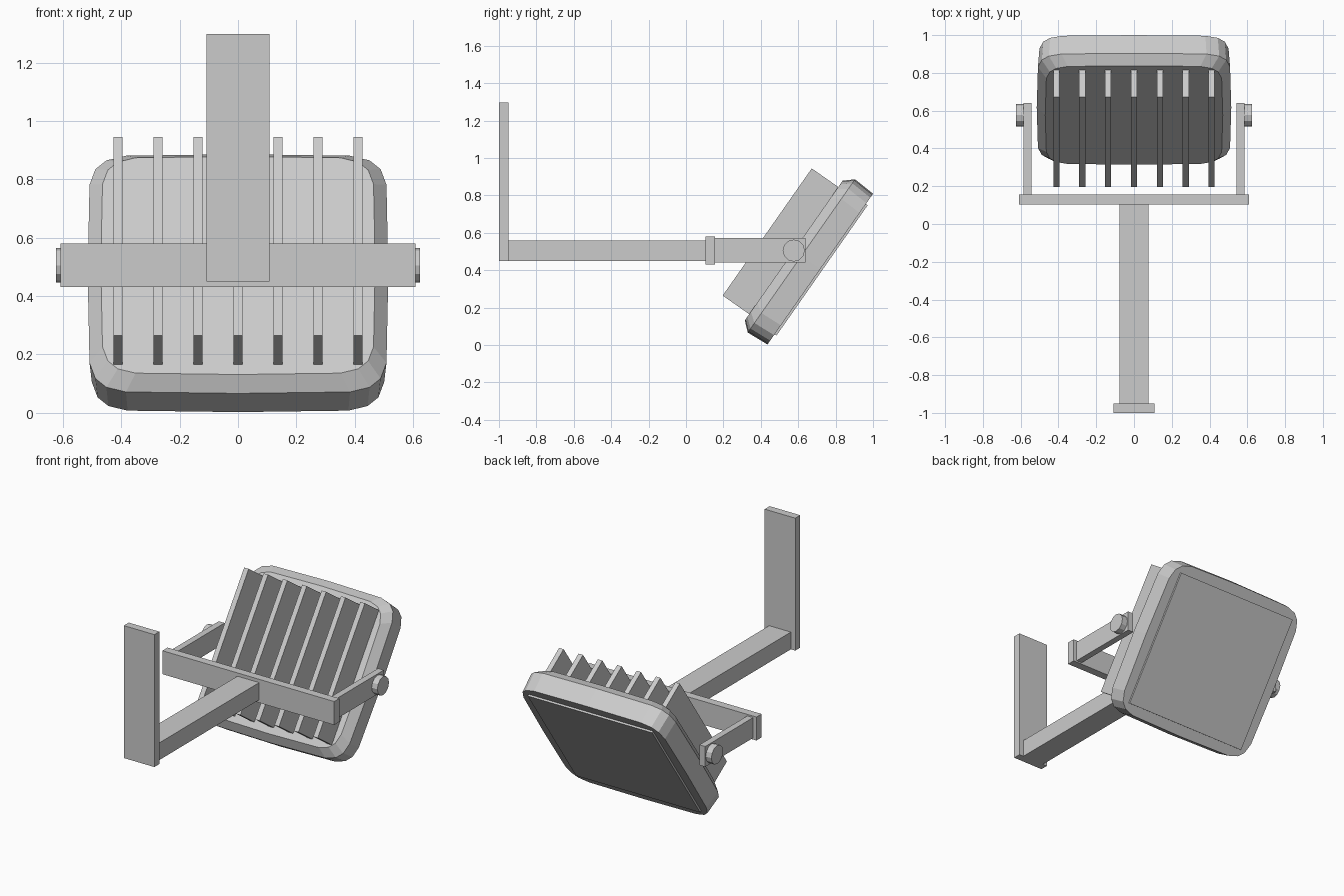
import bpy, bmesh, math
from mathutils import Matrix, Vector

if "Cube" in bpy.data.objects:
    bpy.data.objects.remove(bpy.data.objects["Cube"])

grey = bpy.data.materials.new("light_grey_metal")
grey.diffuse_color = (0.6, 0.6, 0.6, 1)
grey.use_nodes = True
grey.node_tree.nodes["Principled BSDF"].inputs["Base Color"].default_value = grey.diffuse_color

PIVOT = Vector((0, 0.576, 0.505))
TILT = Matrix.Translation(PIVOT) @ Matrix.Rotation(math.radians(-35), 4, 'X')


def finish(name, bm, matrix=None):
    bmesh.ops.recalc_face_normals(bm, faces=bm.faces)
    mesh = bpy.data.meshes.new(name)
    bm.to_mesh(mesh)
    bm.free()
    mesh.materials.append(grey)
    ob = bpy.data.objects.new(name, mesh)
    bpy.context.collection.objects.link(ob)
    if matrix:
        ob.matrix_world = matrix
    return ob


def box(name, x, y, z, matrix=None):
    """Box from (min, max) ranges on each axis."""
    bm = bmesh.new()
    bmesh.ops.create_cube(bm, size=1)
    for v in bm.verts:
        v.co = [(r[0] + r[1]) / 2 + c * (r[1] - r[0]) for r, c in zip((x, y, z), v.co)]
    return finish(name, bm, matrix)


# Wall bracket
box("wall_plate", (-0.108, 0.108), (-1.0, -0.95), (0.45, 1.297))
box("support_arm", (-0.077, 0.077), (-0.95, 0.104), (0.45, 0.56))
box("yoke_crossbar", (-0.608, 0.608), (0.104, 0.156), (0.431, 0.581))

# Yoke sides and pivot bolts
for side, s in (("left", -1), ("right", 1)):
    box("yoke_side_" + side, sorted((s * 0.543, s * 0.584)), (0.156, 0.64), (0.441, 0.571))
    bm = bmesh.new()
    bmesh.ops.create_cone(bm, cap_ends=True, segments=12, radius1=0.059, radius2=0.059, depth=0.04)
    finish("pivot_bolt_" + side, bm,
           Matrix.Translation(PIVOT + Vector((s * 0.604, 0, 0))) @ Matrix.Rotation(math.pi / 2, 4, 'Y'))


# Lamp housing: squarish superellipse rings from back to front
def ring(bm, hx, hz, y, n=20):
    verts = []
    for i in range(n):
        c, s = math.cos(2 * math.pi * i / n), math.sin(2 * math.pi * i / n)
        c, s = [0 if abs(t) < 1e-6 else math.copysign(abs(t) ** 0.25, t) for t in (c, s)]
        verts.append(bm.verts.new((hx * c, y, hz * s)))
    return verts


bm = bmesh.new()
rings = [ring(bm, *r) for r in ((0.47, 0.456, 0.0), (0.515, 0.5, 0.05), (0.507, 0.492, 0.173))]
for a, b in zip(rings, rings[1:]):
    for i in range(len(a)):
        j = (i + 1) % len(a)
        bm.faces.new((a[i], a[j], b[j], b[i]))
bm.faces.new(rings[0])
bm.faces.new(rings[-1])
finish("lamp_housing", bm, TILT)

# Front glass and rear cooling fins
box("front_glass", (-0.44, 0.44), (0.16, 0.185), (-0.425, 0.425), TILT)
for i in range(7):
    x = (i - 3) * 0.137
    box(f"cooling_fin_{i + 1}", (x - 0.016, x + 0.016), (-0.173, 0.01), (-0.415, 0.415), TILT)
